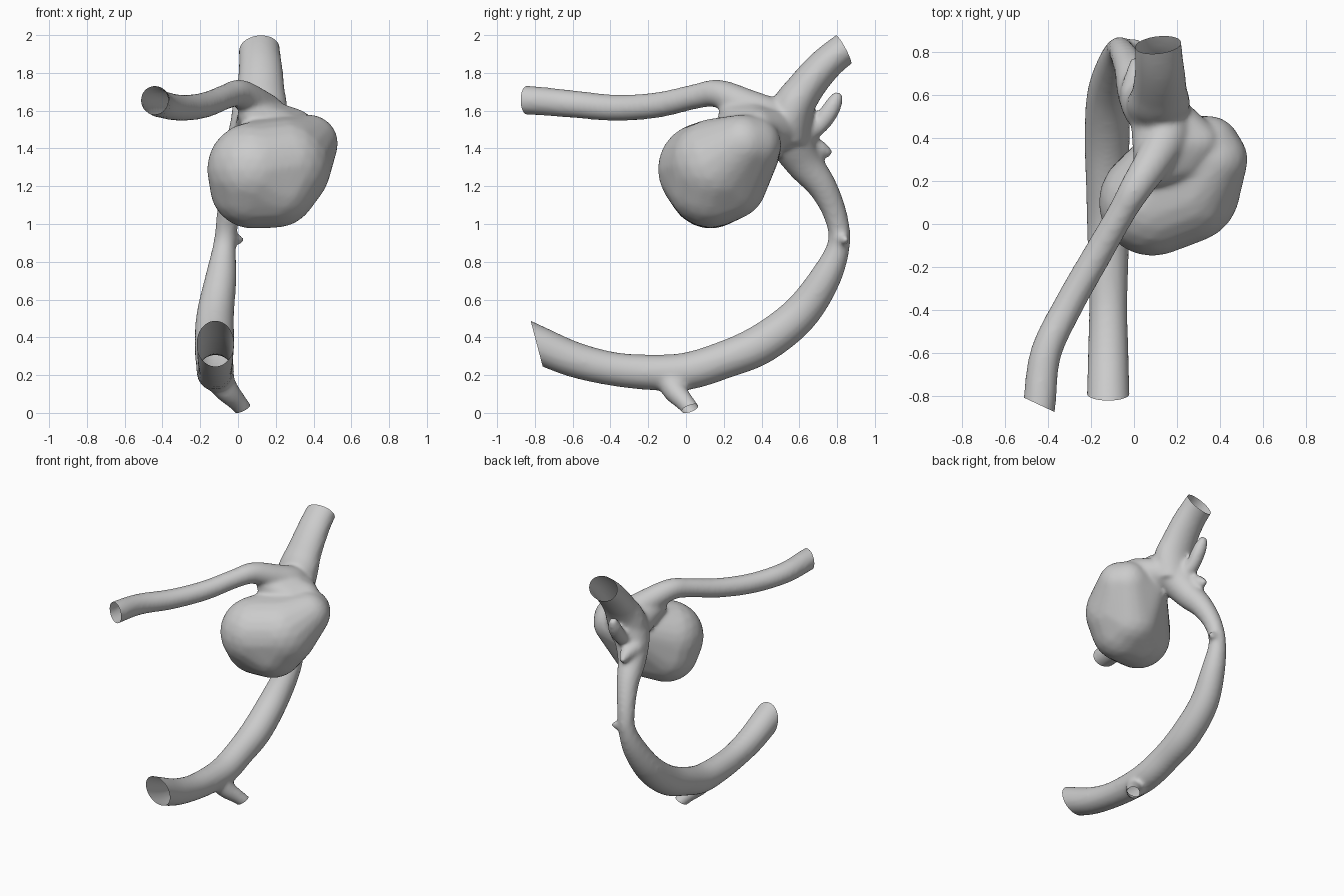
import bpy, bmesh, math
from mathutils import Vector

if "Cube" in bpy.data.objects:
    bpy.data.objects.remove(bpy.data.objects["Cube"])


def spline(pts, steps=6):
    """Catmull-Rom samples through (x, y, z, radius) points."""
    p = [Vector(q) for q in pts]
    p = [2 * p[0] - p[1]] + p + [2 * p[-1] - p[-2]]
    out = []
    for i in range(1, len(p) - 2):
        a, b, c, d = p[i - 1:i + 3]
        for k in range(steps):
            t = k / steps
            out.append(0.5 * (2 * b + (c - a) * t + (2 * a - 5 * b + 4 * c - d) * t * t
                              + (3 * b - a - 3 * c + d) * t ** 3))
    return out + [p[-2]]


def tube(bm, pts, wide=1.0, sides=20):
    """Capped tube; wide stretches the section sideways."""
    s = spline(pts)
    rings = []
    for i, q in enumerate(s):
        d = (s[min(i + 1, len(s) - 1)] - s[max(i - 1, 0)]).to_3d().normalized()
        u = Vector((1, 0, 0))
        u = (u - d * u.dot(d)).normalized()
        v = d.cross(u)
        ring = []
        for k in range(sides):
            a = math.tau * k / sides
            ring.append(bm.verts.new(q.to_3d() + q.w * (u * math.cos(a) * wide + v * math.sin(a))))
        rings.append(ring)
    for r0, r1 in zip(rings, rings[1:]):
        for k in range(sides):
            j = (k + 1) % sides
            bm.faces.new((r0[k], r0[j], r1[j], r1[k]))
    bm.faces.new(rings[0][::-1])
    bm.faces.new(rings[-1])


def blob(bm, spheres):
    """Convex hull around a set of (x, y, z, radius) spheres."""
    part = bmesh.new()
    for x, y, z, r in spheres:
        res = bmesh.ops.create_icosphere(part, subdivisions=3, radius=r)
        bmesh.ops.translate(part, verts=res['verts'], vec=(x, y, z))
    pts = [v.co.copy() for v in part.verts]
    part.free()
    hull = bmesh.new()
    for c in pts:
        hull.verts.new(c)
    res = bmesh.ops.convex_hull(hull, input=hull.verts[:])
    junk = {g for g in res['geom_interior'] + res['geom_unused'] if isinstance(g, bmesh.types.BMVert)}
    bmesh.ops.delete(hull, geom=list(junk), context='VERTS')
    me = bpy.data.meshes.new('sac_tmp')
    hull.to_mesh(me)
    hull.free()
    bm.from_mesh(me)
    bpy.data.meshes.remove(me)


bm = bmesh.new()

# long curved lower vessel
tube(bm, [(-.12, -.9, .41, .105), (-.12, -.78, .36, .1), (-.12, -.6, .285, .095),
          (-.12, -.4, .235, .09), (-.12, -.2, .215, .094), (-.12, 0, .22, .1),
          (-.125, .2, .28, .1), (-.125, .4, .365, .106), (-.12, .6, .52, .1),
          (-.09, .74, .72, .083), (-.07, .81, .9, .06), (-.05, .79, 1.05, .063),
          (-.015, .72, 1.2, .078), (.02, .62, 1.33, .1), (.07, .55, 1.47, .125), (.1, .55, 1.6, .12)])
# upper trunk
tube(bm, [(.09, .54, 1.45, .11), (.115, .56, 1.6, .115), (.12, .625, 1.71, .1),
          (.12, .71, 1.815, .092), (.115, .79, 1.89, .087), (.11, .9, 1.97, .085)], wide=1.28)
# side branch
tube(bm, [(-.455, -.95, 1.655, .078), (-.44, -.83, 1.655, .077), (-.41, -.6, 1.635, .073),
          (-.3, -.37, 1.615, .07), (-.175, -.15, 1.63, .068), (-.06, .05, 1.675, .066),
          (.01, .17, 1.69, .075), (.1, .31, 1.63, .09), (.15, .42, 1.57, .11), (.13, .53, 1.52, .11)])
# small stubs
tube(bm, [(-.12, -.1, .21, .08), (-.06, -.06, .12, .065), (0, -.005, .055, .05), (.05, .05, -.01, .045)])
tube(bm, [(.07, .62, 1.47, .06), (.06, .7, 1.52, .05),
          (.06, .75, 1.58, .05), (.055, .785, 1.64, .044), (.05, .81, 1.695, .025)])
tube(bm, [(0, .6, 1.42, .07), (.01, .7, 1.4, .05), (0, .77, 1.37, .02)])
tube(bm, [(-.06, .8, .93, .05), (-.02, .83, .92, .035), (.03, .85, .915, .018)])

# sac with its side lobe, and the neck joining it to the trunk
blob(bm, [(.075, .13, 1.2, .225), (.2, .13, 1.205, .225), (.085, .1, 1.29, .25),
          (.245, .16, 1.31, .25), (.22, .23, 1.22, .2), (.21, .31, 1.39, .19),
          (.375, .3, 1.425, .155), (.345, .35, 1.42, .155)])
blob(bm, [(.12, .36, 1.57, .1), (.3, .38, 1.51, .1), (.1, .54, 1.5, .12),
          (.08, .25, 1.58, .08), (.23, .29, 1.52, .09)])

mesh = bpy.data.meshes.new('vessel_with_sac')
bmesh.ops.recalc_face_normals(bm, faces=bm.faces[:])
bm.to_mesh(mesh)
bm.free()
vessel = bpy.data.objects.new('vessel_with_sac', mesh)
bpy.context.collection.objects.link(vessel)
bpy.context.view_layer.objects.active = vessel
vessel.select_set(True)

# fuse the parts into one skin
rm = vessel.modifiers.new('fuse', 'REMESH')
rm.mode = 'VOXEL'
rm.voxel_size = .014
sm = vessel.modifiers.new('soften', 'SMOOTH')
sm.factor = .5
sm.iterations = 10
for m in ('fuse', 'soften'):
    bpy.ops.object.modifier_apply(modifier=m)

# open the vessel ends: centre, outward normal, reach
ends = [((-.12, -.79, .365), (0, -.95, -.25), .25),
        ((.11, .835, 1.92), (-.12, .88, .47), .18),
        ((-.445, -.84, 1.655), (-.42, -.9, 0), .2),
        ((.03, .02, .025), (.4, .3, -.85), .1)]
bm = bmesh.new()
bm.from_mesh(vessel.data)
for c, n, reach in ends:
    c, n = Vector(c), Vector(n).normalized()
    near = [f for f in bm.faces if (f.calc_center_median() - c).length < reach]
    geom = set(near) | {e for f in near for e in f.edges} | {v for f in near for v in f.verts}
    bmesh.ops.bisect_plane(bm, geom=list(geom), plane_co=c, plane_no=n, clear_outer=True)
bm.to_mesh(vessel.data)
bm.free()
bpy.ops.object.shade_smooth()
